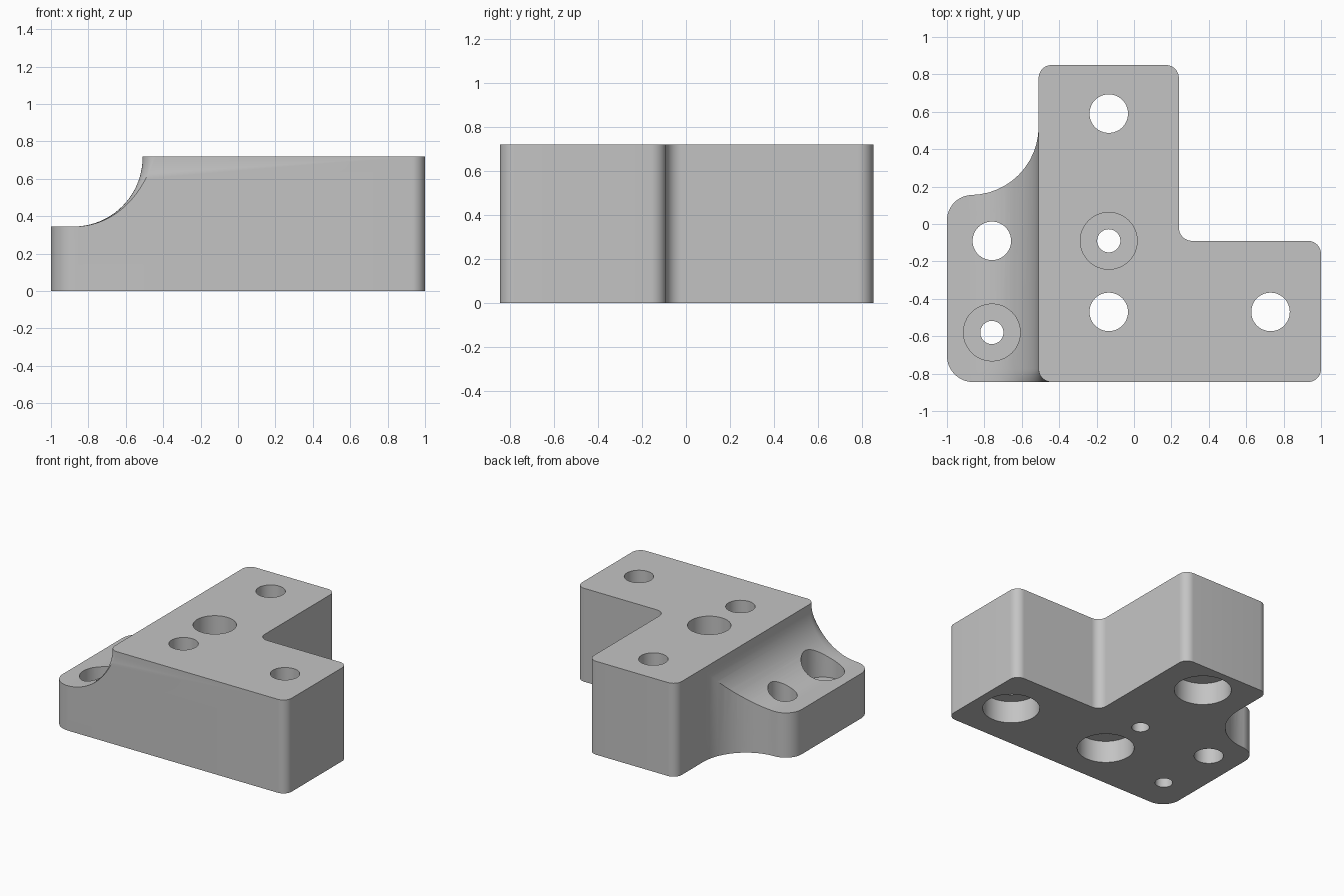
import bpy, bmesh, math
from math import cos, sin, pi
from mathutils import Vector

if "Cube" in bpy.data.objects:
    bpy.data.objects.remove(bpy.data.objects["Cube"])

TOP, LOW = 0.72, 0.345      # heights of the block and of the low step
WALL, FRONT = -0.51, -0.845  # left wall of the tall block, front face
EDGE, COVE = 0.07, 0.37     # corner rounding and cove radius


def make_object(name, bm):
    bmesh.ops.recalc_face_normals(bm, faces=bm.faces)
    mesh = bpy.data.meshes.new(name)
    bm.to_mesh(mesh)
    bm.free()
    obj = bpy.data.objects.new(name, mesh)
    bpy.context.collection.objects.link(obj)
    return obj


def rounded_outline(corners, steps=12):
    """Polygon with every corner (x, y, radius) replaced by a tangent arc."""
    points = []
    for i, (x, y, r) in enumerate(corners):
        p = Vector((x, y))
        a = (Vector(corners[i - 1][:2]) - p).normalized()
        b = (Vector(corners[(i + 1) % len(corners)][:2]) - p).normalized()
        centre = p + (a + b) * r    # all corners are square
        for k in range(steps + 1):
            t = k / steps * pi / 2
            points.append(centre - b * r * cos(t) - a * r * sin(t))
    return points


def loft(name, sections, closed):
    """Skin a series of closed sections; cap the ends unless closed."""
    bm = bmesh.new()
    rings = [[bm.verts.new(p) for p in s] for s in sections]
    pairs = list(zip(rings, rings[1:])) + ([(rings[-1], rings[0])] if closed else [])
    for r0, r1 in pairs:
        for i in range(len(r0)):
            j = (i + 1) % len(r0)
            bm.faces.new((r0[i], r0[j], r1[j], r1[i]))
    if not closed:
        bm.faces.new(rings[0])
        bm.faces.new(rings[-1])
    return make_object(name, bm)


def cut(target, cutter):
    cutter.hide_render = True
    mod = target.modifiers.new("cut", 'BOOLEAN')
    mod.operation, mod.solver, mod.object = 'DIFFERENCE', 'EXACT', cutter
    bpy.context.view_layer.objects.active = target
    bpy.ops.object.modifier_apply(modifier=mod.name)
    bpy.data.objects.remove(cutter)


def bore(name, x, y, steps, sides=48):
    """Round stepped cutter; steps are (radius, height) from bottom to top."""
    rings = [[(x + r * cos(2 * pi * k / sides), y + r * sin(2 * pi * k / sides), z)
              for k in range(sides)] for r, z in steps]
    return loft(name, rings, False)


# Bracket body: extruded plan outline
plan = rounded_outline([
    (-1, FRONT, 0.14), (1, FRONT, EDGE), (1, -0.09, EDGE), (0.24, -0.09, EDGE),
    (0.24, 0.85, EDGE), (WALL, 0.85, EDGE), (WALL, 0.155, 0.365), (-1, 0.155, 0.135)])
body = loft("bracket_body", [[(p.x, p.y, z) for p in plan] for z in (0, TOP)], False)

# Cove above the low step, wrapping round the front corner of the block
profile = [(COVE * (1 - cos(t)), LOW + COVE * (1 - sin(t)))
           for t in (pi / 2 * k / 20 for k in range(21))]
profile = [(0, 1)] + profile[::-1] if profile[0][0] > 0.1 else [(0, 1)] + [
    (COVE - d, LOW + COVE - (z - LOW)) for d, z in profile][::-1]
profile = [(0, 1)] + [(COVE * (1 - cos(k / 20 * pi / 2)),
                       LOW + COVE * (1 - sin(k / 20 * pi / 2))) for k in range(21)]
profile += [(1, LOW), (1, 1)]
cx, cy = WALL + EDGE, FRONT + EDGE
sections = [[(WALL - d, 0.522, z) for d, z in profile]]
for k in range(13):
    a = pi + k / 12 * pi / 2
    sections.append([(cx + (EDGE + d) * cos(a), cy + (EDGE + d) * sin(a), z)
                     for d, z in profile])
cut(body, loft("cove_cutter", sections, False))

# Bolt holes, three of them counterbored from below
BOLT, HEAD, DEPTH = 0.103, 0.2, 0.17
cut(body, bore("plain_hole", -0.76, -0.09, [(BOLT, -1), (BOLT, 1)]))
for x, y in ((-0.135, 0.59), (-0.135, -0.47), (0.73, -0.47)):
    cut(body, bore("bolt_hole", x, y,
                   [(HEAD, -1), (HEAD, DEPTH), (BOLT, DEPTH), (BOLT, 1)]))

# Screw holes counterbored from above
for x, y in ((-0.76, -0.58), (-0.135, -0.09)):
    cut(body, bore("screw_hole", x, y,
                   [(0.062, -1), (0.062, 0.23), (0.152, 0.23), (0.152, 1)]))

# Grey finish
grey = bpy.data.materials.new("plain_grey")
grey.use_nodes = True
colour = (0.55, 0.55, 0.55, 1)
grey.diffuse_color = colour
grey.node_tree.nodes["Principled BSDF"].inputs["Base Color"].default_value = colour
body.data.materials.clear()
body.data.materials.append(grey)
for poly in body.data.polygons:
    poly.material_index = 0

bpy.ops.object.select_all(action='DESELECT')
body.select_set(True)
bpy.context.view_layer.objects.active = body
bpy.ops.object.shade_smooth_by_angle(angle=math.radians(30))
